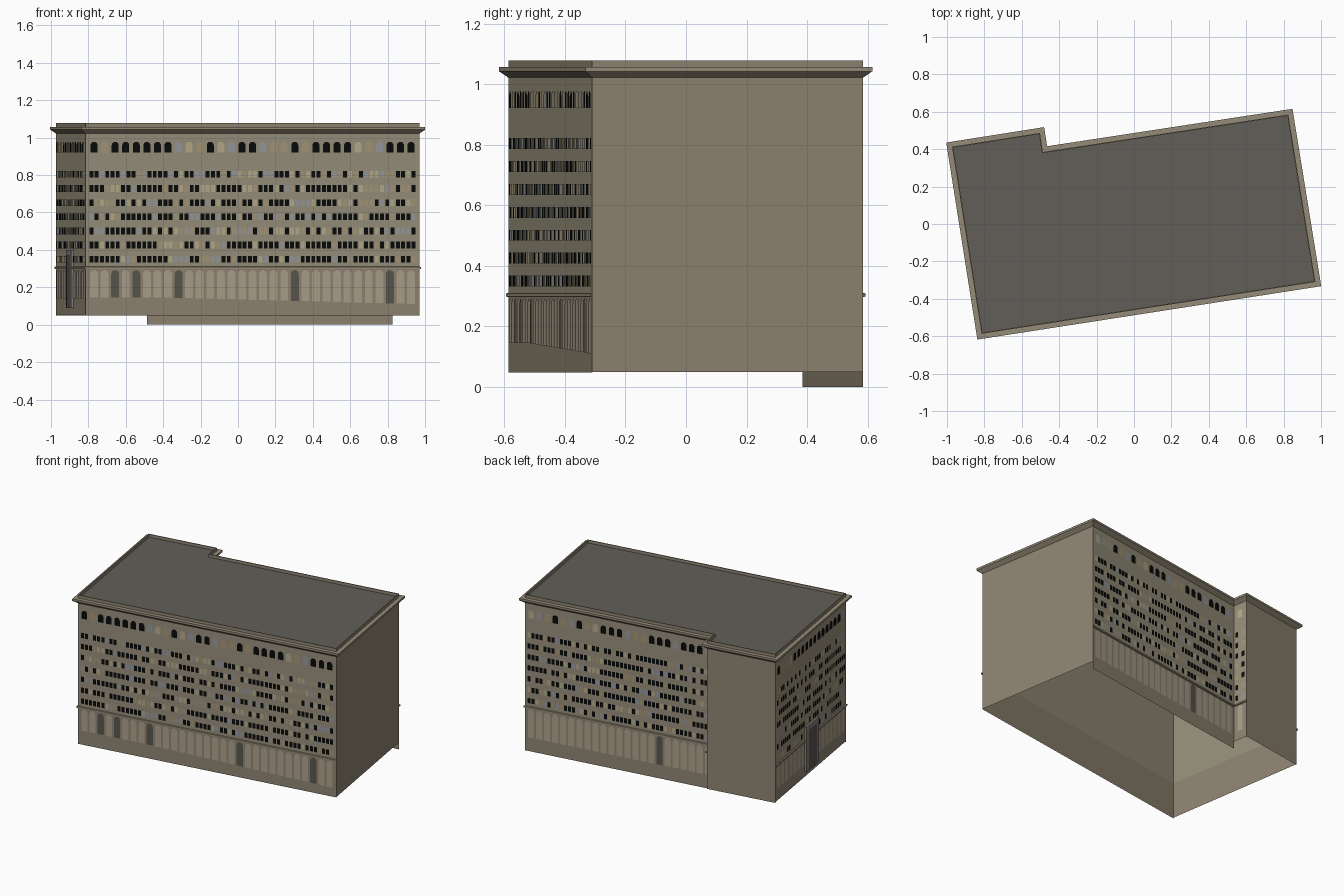
import bpy, math, random
from mathutils import Vector

if "Cube" in bpy.data.objects:
    bpy.data.objects.remove(bpy.data.objects["Cube"])

random.seed(4)

def mat(name, r, g, b):
    m = bpy.data.materials.new(name)
    m.diffuse_color = [(c / 255) ** 2.2 for c in (r, g, b)] + [1]
    m.use_nodes = True
    m.node_tree.nodes["Principled BSDF"].inputs["Base Color"].default_value = m.diffuse_color
    return m

STONE = mat("plain_stone", 142, 131, 113)
FACADE = mat("facade_stone", 150, 142, 122)
TRIM = mat("trim_stone", 148, 139, 120)
ROOF = mat("roof_grey", 98, 95, 89)
NICHE = mat("arch_infill", 170, 158, 138)
DOOR = mat("dark_door", 90, 86, 79)
PORTAL = mat("portal_grey", 130, 128, 124)
GLASS = [mat("glass_black", 16, 17, 17), mat("glass_tan", 165, 148, 118),
         mat("glass_grey", 150, 151, 155), mat("glass_pale", 178, 170, 138)]

# Footprint, counter-clockwise from the front left corner
PLAN = [Vector(p) for p in [(-.815, -.587), (.97, -.31), (.825, .585),
                            (-.487, .385), (-.503, .487), (-.973, .413)]]
N = len(PLAN)

def make(name, verts, faces, mats, idx=None):
    me = bpy.data.meshes.new(name)
    me.from_pydata(verts, [], faces)
    for m in mats:
        me.materials.append(m)
    if idx:
        me.polygons.foreach_set("material_index", idx)
    ob = bpy.data.objects.new(name, me)
    bpy.context.collection.objects.link(ob)
    return ob

def offset(d):
    """Footprint pushed outward by d with mitred corners."""
    out = []
    for i, p in enumerate(PLAN):
        a = (p - PLAN[i - 1]).normalized()
        b = (PLAN[(i + 1) % N] - p).normalized()
        na, nb = Vector((a.y, -a.x)), Vector((b.y, -b.x))
        out.append(p + (na + nb) * d / (1 + na.dot(nb)))
    return out

def ring(name, profile, edges, m):
    """Sweep an (offset, height) profile along chosen footprint edges."""
    verts = [(p.x, p.y, z) for d, z in profile for p in offset(d)]
    faces = [(r * N + i, r * N + (i + 1) % N, (r + 1) * N + (i + 1) % N, (r + 1) * N + i)
             for r in range(len(profile) - 1) for i in edges]
    return make(name, verts, faces, [m])

class Side:
    """Wall plane: s runs along the wall, z up, d outward."""
    def __init__(self, i):
        self.a = PLAN[i]
        v = PLAN[(i + 1) % N] - self.a
        self.length = v.length
        self.u = v.normalized()
        self.n = Vector((self.u.y, -self.u.x))

    def at(self, s, z, d=0.0):
        p = self.a + self.u * s + self.n * d
        return (p.x, p.y, z)

def arch(c, w, z0, z1, rise):
    pts = [(c - w / 2, z0), (c + w / 2, z0)]
    for k in range(9):
        t = math.pi * k / 8
        pts.append((c + math.cos(t) * w / 2, z1 - rise + math.sin(t) * rise))
    return pts

def rect(c, w, z0, z1):
    return [(c - w / 2, z0), (c + w / 2, z0), (c + w / 2, z1), (c - w / 2, z1)]

def panels(name, side, shapes, mats, d=0.0015):
    verts, faces, idx = [], [], []
    for pts, k in shapes:
        faces.append(list(range(len(verts), len(verts) + len(pts))))
        verts += [side.at(s, z, d) for s, z in pts]
        idx.append(k)
    make(name, verts, faces, mats, idx)

def pick():
    return random.choices(range(4), (62, 16, 11, 11))[0]

def facade(name, i, bays, z0, doors, sill):
    side = Side(i)
    # Ground storey wall and upper wall
    for part, lo, hi, m in (("base_wall", z0, .3, STONE), ("upper_wall", .3, 1.023, FACADE)):
        L = side.length
        make(f"{name}_{part}", [side.at(0, lo), side.at(L, lo), side.at(L, hi), side.at(0, hi)],
             [(0, 1, 2, 3)], [m])
    margin = .017 if bays > 1 else 0
    pitch = (side.length - 2 * margin) / bays
    centres = [margin + pitch * (k + .5) for k in range(bays)]
    # Blind arches and doors of the ground storey
    panels(name + "_ground_arches", side,
           [(arch(c, .043, sill(c / side.length), .292, .022), int(k in doors))
            for k, c in enumerate(centres)], [NICHE, DOOR])
    # Seven rows of paired windows
    panels(name + "_windows", side,
           [(rect(c + e * pitch / 4, .021, .332 + r * .0757, .368 + r * .0757), pick())
            for r in range(7) for c in centres for e in (-1, 1)], GLASS)
    # Arched windows of the top storey
    panels(name + "_top_windows", side,
           [(arch(c, .038, .921, .978, .019), pick()) for c in centres], GLASS)

# Windowed sides
facade("front", 0, 31, .048, {2, 4, 8, 19, 28}, lambda t: .145 - .035 * max(0, t - .25) / .75)
facade("back", 2, 23, 0, {16}, lambda t: .095)
facade("notch", 3, 1, .048, set(), lambda t: .11)
facade("left", 5, 17, .055, set(), lambda t: .14)

# Plain party walls
ring("plain_right_wall", [(0, .05), (0, 1.023)], [1], STONE)
ring("plain_back_wall", [(0, .05), (0, 1.023)], [4], STONE)

# String course over the ground storey
ring("string_course", [(0, .297), (.007, .299), (.007, .309), (0, .311)], [0, 2, 3, 5], TRIM)

# Cornice, parapet and recessed roof
ring("cornice", [(0, 1.022), (.027, 1.043), (.027, 1.057), (0, 1.057)], range(N), TRIM)
ring("parapet", [(0, 1.057), (0, 1.078), (-.006, 1.078), (-.006, 1.058)], range(N), STONE)
make("roof", [(p.x, p.y, 1.058) for p in offset(-.006)], [tuple(range(N))], [ROOF])

# Tall entrance portal on the left side: frame box with inset panel
left = Side(5)
s0, s1, za, zb, d = .42, .60, .09, .40, .013
box = [left.at(s, z, o) for o in (0, d) for s, z in ((s0, za), (s1, za), (s1, zb), (s0, zb))]
make("entrance_portal", box, [(4, 5, 6, 7), (0, 1, 5, 4), (1, 2, 6, 5), (2, 3, 7, 6), (3, 0, 4, 7)], [PORTAL])
panels("entrance_panel", left, [(rect((s0 + s1) / 2, .12, za, zb - .03), 0)], [DOOR], d + .0015)
